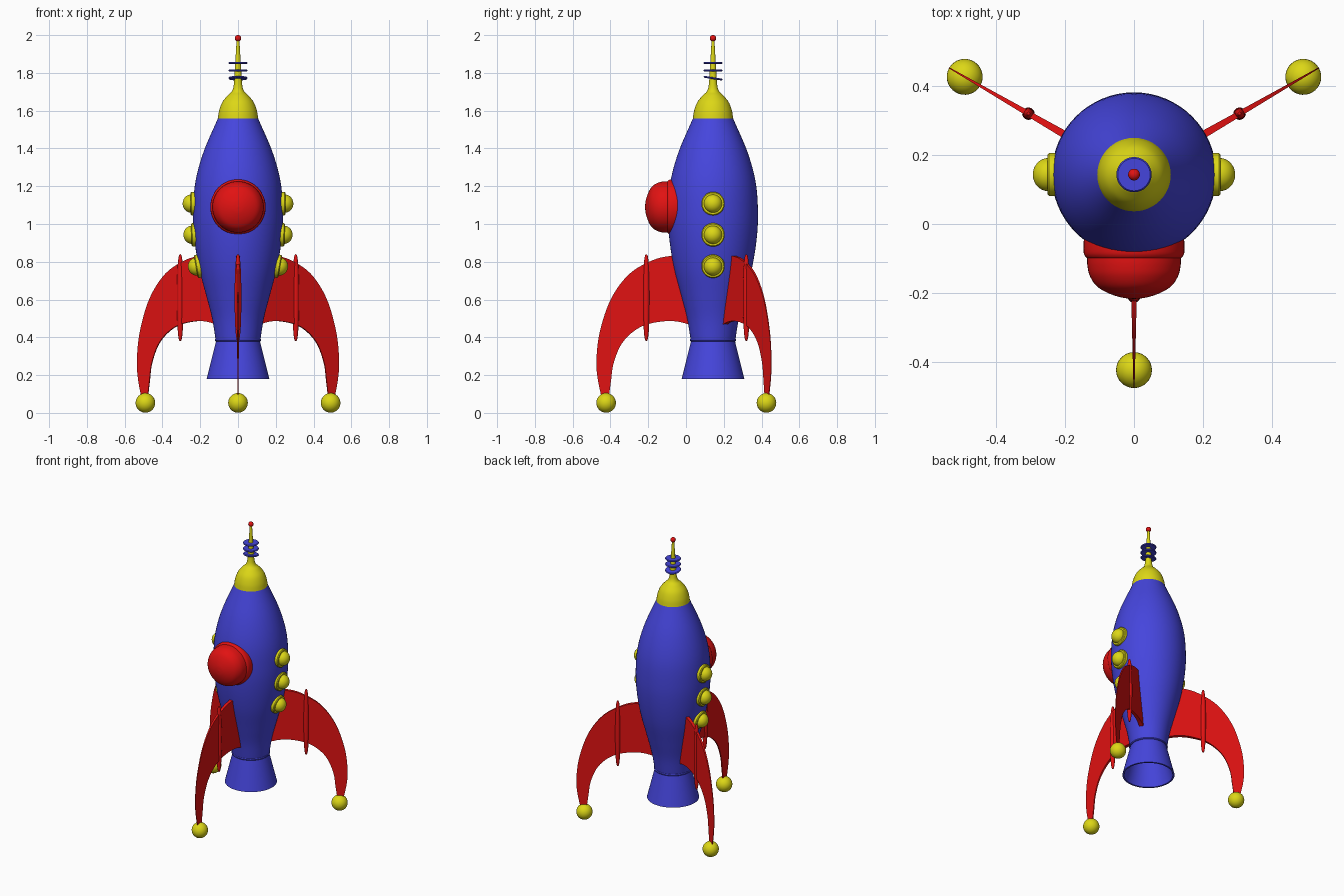
import bpy, bmesh
from math import radians, pi, sin, cos
from mathutils import Matrix, Vector

if "Cube" in bpy.data.objects:
    bpy.data.objects.remove(bpy.data.objects["Cube"])

AXIS = Matrix.Translation((0, 0.143, 0))


def material(name, rgb):
    m = bpy.data.materials.new(name)
    m.diffuse_color = (*rgb, 1)
    m.use_nodes = True
    m.node_tree.nodes["Principled BSDF"].inputs["Base Color"].default_value = m.diffuse_color
    return m


BLUE = material("blue", (0.06, 0.06, 0.72))
RED = material("red", (0.75, 0.006, 0.006))
YELLOW = material("yellow", (0.72, 0.68, 0.008))


def spline(pts, n=6):
    """Smooth curve through a few 2D points."""
    p = [Vector(q) for q in pts]
    p = [2 * p[0] - p[1]] + p + [2 * p[-1] - p[-2]]
    out = []
    for i in range(1, len(p) - 2):
        a, b, c, d = p[i - 1:i + 3]
        for k in range(n):
            t = k / n
            out.append(0.5 * (2 * b + (c - a) * t + (2 * a - 5 * b + 4 * c - d) * t * t
                              + (3 * b - a - 3 * c + d) * t ** 3))
    return [tuple(q) for q in out + [p[-2]]]


def finish(name, bm, mat, matrix):
    bmesh.ops.remove_doubles(bm, verts=bm.verts, dist=1e-5)
    bmesh.ops.recalc_face_normals(bm, faces=bm.faces)
    me = bpy.data.meshes.new(name)
    bm.to_mesh(me)
    bm.free()
    me.materials.append(mat)
    ob = bpy.data.objects.new(name, me)
    ob.matrix_world = matrix
    bpy.context.collection.objects.link(ob)
    return ob


def lathe(name, profile, mat, matrix=AXIS, seg=48):
    """Spin an (r, z) profile about the local z axis."""
    bm = bmesh.new()
    vs = [bm.verts.new((max(r, 0), 0, z)) for r, z in profile]
    es = [bm.edges.new(e) for e in zip(vs, vs[1:])]
    bmesh.ops.spin(bm, geom=vs + es, cent=(0, 0, 0), axis=(0, 0, 1),
                   angle=2 * pi, steps=seg, use_merge=True)
    return finish(name, bm, mat, matrix)


def ball(name, r, mat, matrix):
    bm = bmesh.new()
    bmesh.ops.create_uvsphere(bm, u_segments=32, v_segments=16, radius=r)
    return finish(name, bm, mat, matrix)


def at(x, y, z):
    return Matrix.Translation((x, y, z))


# Hull
hull = spline([(0.118, 0.385), (0.137, 0.5), (0.168, 0.62), (0.207, 0.77), (0.231, 0.92),
               (0.238, 1.06), (0.226, 1.22), (0.183, 1.38), (0.106, 1.56)])
lathe("hull", [(0, 0.385)] + hull + [(0, 1.56)], BLUE, seg=64)

# Collar and hollow nozzle
lathe("collar", [(0.115 + 0.008 * cos(a * pi / 4), 0.386 + 0.008 * sin(a * pi / 4))
                 for a in range(9)], BLUE)
lathe("nozzle", [(0, 0.385), (0.115, 0.385), (0.166, 0.18), (0.155, 0.18),
                 (0.105, 0.37), (0, 0.37)], BLUE)

# Nose cone with its spike
nose = spline([(0.107, 1.555), (0.1, 1.6), (0.083, 1.645), (0.055, 1.68), (0.032, 1.703),
               (0.022, 1.74), (0.016, 1.83), (0.007, 1.98)])
lathe("nose_cone", [(0, 1.555)] + nose + [(0, 1.98)], YELLOW)
ball("antenna_tip", 0.017, RED, AXIS @ at(0, 0, 1.983))

# Antenna discs, the lowest one tilted
for z, tilt in ((1.852, 0), (1.812, 0), (1.772, -9)):
    lathe("antenna_disc", [(0, -0.005), (0.047, -0.005), (0.051, 0), (0.047, 0.005), (0, 0.005)],
          BLUE, AXIS @ at(0, 0, z) @ Matrix.Rotation(radians(tilt), 4, 'X'), 32)

# Cockpit window with its rim
facing = at(0, 0, 1.09) @ Matrix.Rotation(radians(90), 4, 'X')
dome = spline([(0.136, 0.09), (0.135, 0.12), (0.128, 0.15), (0.108, 0.18),
               (0.075, 0.2), (0.035, 0.213), (0, 0.217)])
lathe("cockpit_window", [(0, -0.02), (0.136, -0.02)] + dome, RED, facing)
lathe("cockpit_rim", [(0, -0.02), (0.138, -0.02)] + spline(
    [(0.138, 0.03), (0.145, 0.045), (0.146, 0.08), (0.141, 0.094), (0.134, 0.1)], 4)
    + [(0, 0.1)], RED, facing)

# Portholes on both sides, flange plus bulb
bulb = [(0.048 * cos(a * pi / 20), 0.012 + 0.045 * sin(a * pi / 20)) for a in range(11)]
for side in (0, 180):
    for x, z, tilt in ((0.236, 1.108, 0), (0.232, 0.943, 2), (0.208, 0.777, 10)):
        m = (AXIS @ Matrix.Rotation(radians(side), 4, 'Z') @ at(x, 0, z)
             @ Matrix.Rotation(radians(90 + tilt), 4, 'Y'))
        lathe("porthole_flange", [(0, -0.04), (0.062, -0.04), (0.062, 0.01),
                                  (0.057, 0.015), (0, 0.015)], YELLOW, m)
        lathe("porthole_bulb", [(0, -0.01), (0.048, -0.01)] + bulb, YELLOW, m)

# Three fins with pods and ball feet
outer = spline([(0.15, 0.835), (0.215, 0.832), (0.315, 0.81), (0.44, 0.738), (0.537, 0.61),
                (0.597, 0.44), (0.617, 0.29), (0.612, 0.19), (0.59, 0.08)])
inner = spline([(0.1, 0.46), (0.18, 0.482), (0.26, 0.485), (0.36, 0.465), (0.435, 0.42),
                (0.49, 0.355), (0.527, 0.26), (0.54, 0.17), (0.552, 0.08)])


def fin_mesh():
    bm = bmesh.new()

    def vert(p, s):
        half = 0.0015 + 0.011 * (0.62 - p[0]) / 0.45
        return bm.verts.new((p[0], s * half, p[1]))

    rings = [[vert(o, 1), vert(o, -1), vert(i, -1), vert(i, 1)] for o, i in zip(outer, inner)]
    for a, b in zip(rings, rings[1:]):
        for k in range(4):
            bm.faces.new((a[k], a[k - 1], b[k - 1], b[k]))
    bm.faces.new(rings[0])
    bm.faces.new(rings[-1])
    return bm


pod = [(0.018 * max(sin(a * pi / 24), 0) ** 0.7, -0.23 * cos(a * pi / 24)) for a in range(25)]
for angle in (-90, 30, 150):
    m = AXIS @ Matrix.Rotation(radians(angle), 4, 'Z')
    finish("fin", fin_mesh(), RED, m)
    lathe("fin_pod", pod, RED, m @ at(0.353, 0, 0.61), 20)
    ball("foot", 0.052, YELLOW, m @ at(0.566, 0, 0.053))

bpy.ops.object.select_all(action='SELECT')
bpy.context.view_layer.objects.active = bpy.context.collection.objects[0]
bpy.ops.object.shade_smooth_by_angle(angle=radians(35))
